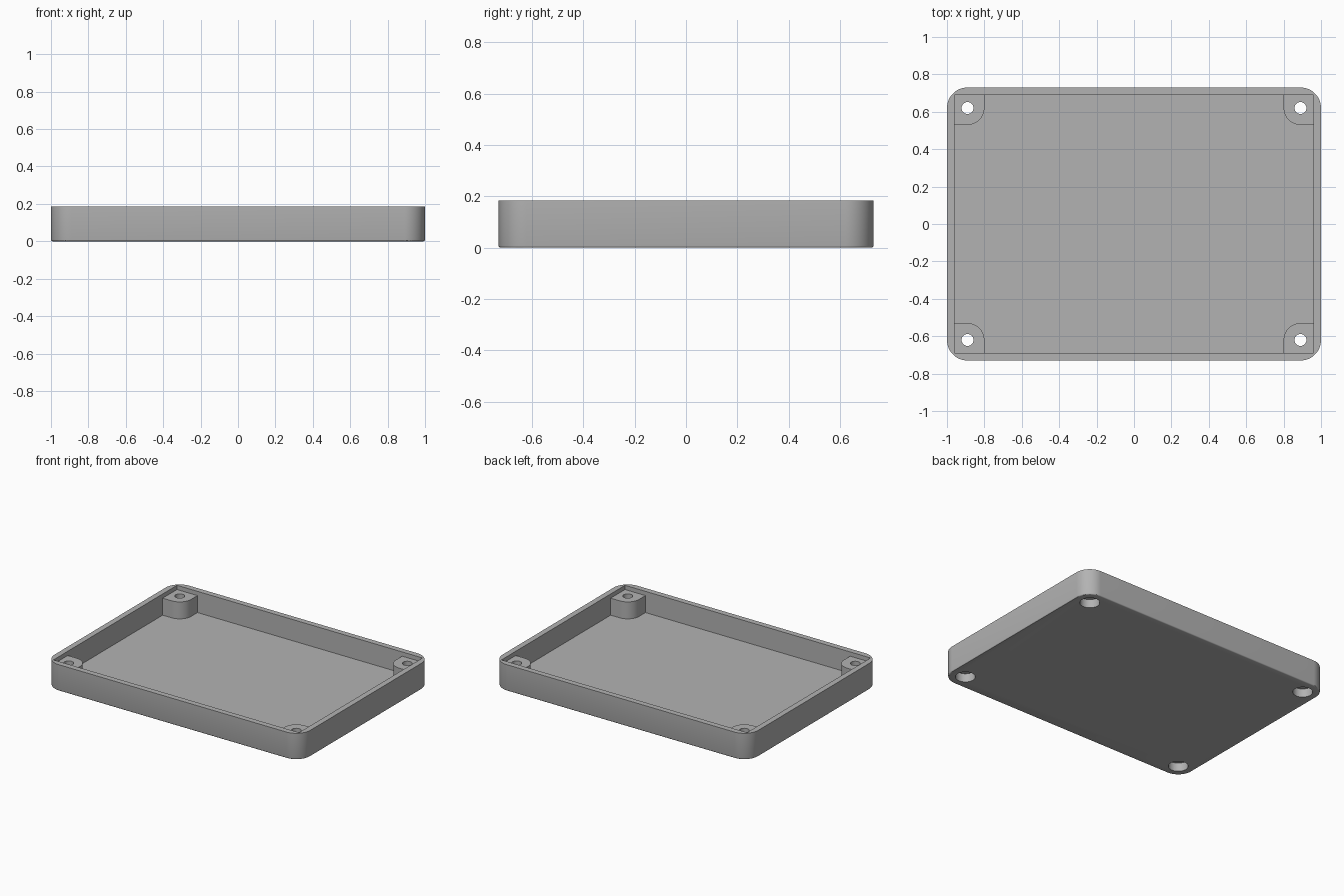
import bpy
import bmesh
from math import pi, cos, sin

W, D, H = 1.0, 0.73, 0.185          # half width, half depth, height
WALL, FLOOR, CORNER = 0.04, 0.035, 0.11
HOLE_X, HOLE_Y = W - CORNER, D - CORNER
BOSS_TOP, BOSS_R = 0.155, 0.09
SIGNS = [(sx, sy) for sx in (-1, 1) for sy in (-1, 1)]

if "Cube" in bpy.data.objects:
    bpy.data.objects.remove(bpy.data.objects["Cube"], do_unlink=True)

grey = bpy.data.materials.new("grey plastic")
grey.use_nodes = True
colour = (0.45, 0.45, 0.45, 1)
grey.diffuse_color = colour
grey.node_tree.nodes["Principled BSDF"].inputs["Base Color"].default_value = colour


def arc(cx, cy, r, start, end, steps=16):
    return [(cx + r * cos(start + (end - start) * i / steps),
             cy + r * sin(start + (end - start) * i / steps)) for i in range(steps + 1)]


def prism(name, outline, z0, z1, round_bottom=0):
    """Extrude a flat outline from z0 to z1, optionally rounding the lower edge."""
    bm = bmesh.new()
    base = bm.faces.new([bm.verts.new((x, y, z0)) for x, y in outline])
    top = bmesh.ops.extrude_face_region(bm, geom=[base], use_keep_orig=True)["geom"]
    for v in top:
        if isinstance(v, bmesh.types.BMVert):
            v.co.z = z1
    if round_bottom:
        rim = [e for e in bm.edges if all(v.co.z == z0 for v in e.verts)]
        bmesh.ops.bevel(bm, geom=rim, offset=round_bottom, segments=3,
                        profile=0.5, affect='EDGES')
    bmesh.ops.recalc_face_normals(bm, faces=bm.faces)
    mesh = bpy.data.meshes.new(name)
    bm.to_mesh(mesh)
    bm.free()
    mesh.materials.append(grey)
    obj = bpy.data.objects.new(name, mesh)
    bpy.context.collection.objects.link(obj)
    return obj


def combine(target, tool, operation):
    """Apply a boolean and discard the tool."""
    mod = target.modifiers.new(operation, 'BOOLEAN')
    mod.operation, mod.object, mod.solver = operation, tool, 'EXACT'
    bpy.context.view_layer.objects.active = target
    bpy.ops.object.modifier_apply(modifier=mod.name)
    bpy.data.objects.remove(tool, do_unlink=True)


# Outer shell with rounded corners and a softened lower edge
corners = [(1, 1), (-1, 1), (-1, -1), (1, -1)]
outline = []
for i, (sx, sy) in enumerate(corners):
    outline += arc(sx * HOLE_X, sy * HOLE_Y, CORNER, i * pi / 2, (i + 1) * pi / 2)
tray = prism("tray", outline, 0, H, round_bottom=0.008)

# Square-cornered cavity
cavity = [(sx * (W - WALL), sy * (D - WALL)) for sx, sy in corners]
combine(tray, prism("cavity", cavity, FLOOR, H + 0.1), 'DIFFERENCE')

# Corner screw bosses, round towards the middle, sunk slightly into walls and floor
ox, oy = W - WALL + 0.005, D - WALL + 0.005
boss = [(ox, oy), (ox - 0.165, oy)]
boss = [(ox, oy), (HOLE_X - BOSS_R, oy)] + arc(HOLE_X, HOLE_Y, BOSS_R, pi, 1.5 * pi) \
    + [(ox, HOLE_Y - BOSS_R)]
for sx, sy in SIGNS:
    shape = [(sx * x, sy * y) for x, y in boss]
    combine(tray, prism("boss", shape, FLOOR - 0.01, BOSS_TOP), 'UNION')

# Screw holes with wider recesses underneath
for sx, sy in SIGNS:
    for radius, z0, z1 in ((0.032, -0.1, H + 0.1), (0.064, -0.1, 0.06)):
        circle = arc(sx * HOLE_X, sy * HOLE_Y, radius, 0, 2 * pi, 32)[:-1]
        combine(tray, prism("drill", circle, z0, z1), 'DIFFERENCE')

# Smooth the curves, keep the edges crisp
bpy.ops.object.select_all(action='DESELECT')
tray.select_set(True)
bpy.context.view_layer.objects.active = tray
bpy.ops.object.shade_smooth_by_angle(angle=pi / 6)
